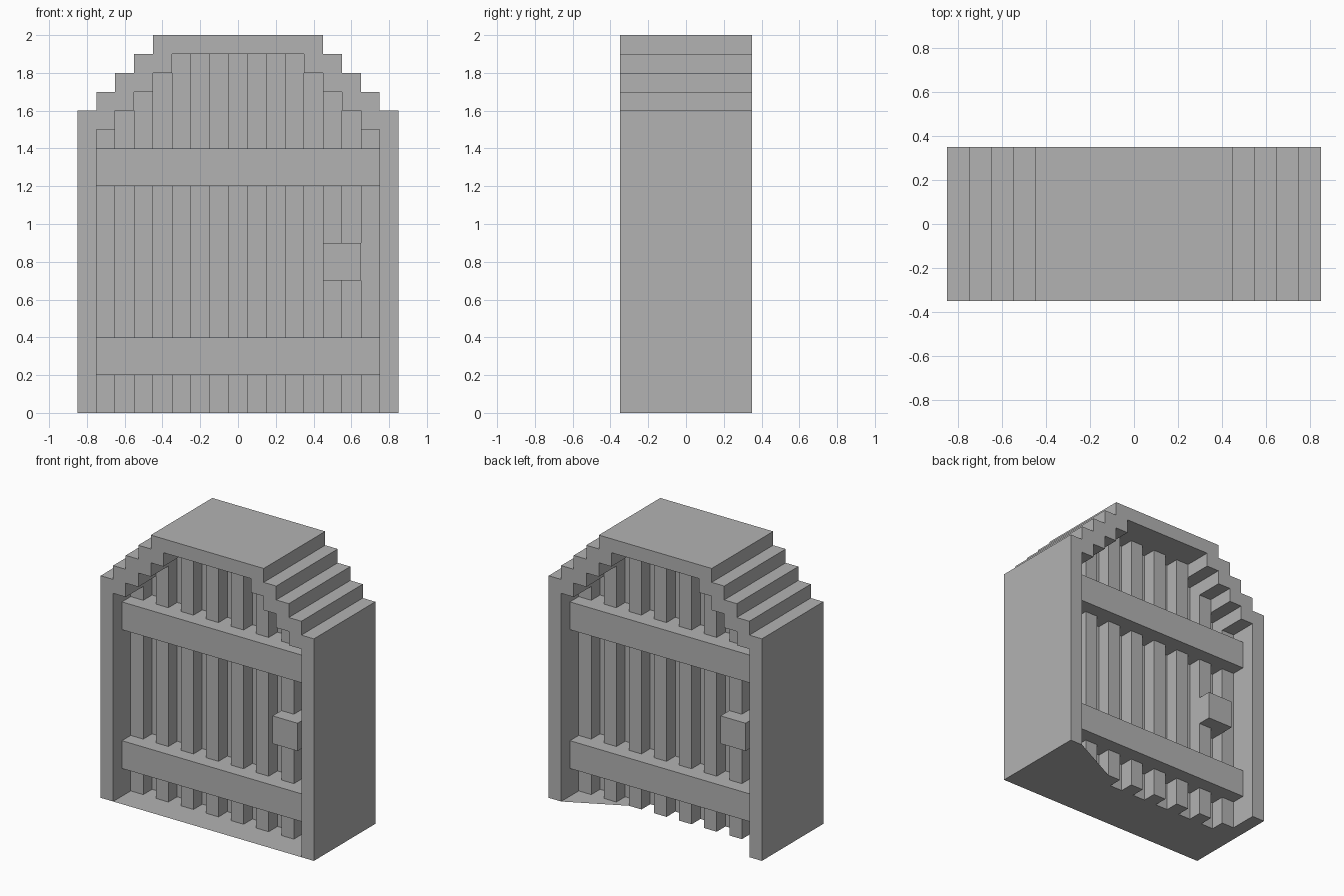
import bpy
import bmesh
from mathutils import Vector

if "Cube" in bpy.data.objects:
    bpy.data.objects.remove(bpy.data.objects["Cube"], do_unlink=True)

STEP = 0.1       # width of one plank and of one stair of the arch
DEPTH = 0.35     # half depth of the frame

grey = bpy.data.materials.new("plain_grey")
grey.use_nodes = True
colour = (0.45, 0.45, 0.45, 1)
grey.diffuse_color = colour
grey.node_tree.nodes["Principled BSDF"].inputs["Base Color"].default_value = colour


def finish(name, bm):
    bmesh.ops.recalc_face_normals(bm, faces=bm.faces)
    mesh = bpy.data.meshes.new(name)
    bm.to_mesh(mesh)
    bm.free()
    mesh.materials.append(grey)
    obj = bpy.data.objects.new(name, mesh)
    bpy.context.collection.objects.link(obj)
    return obj


def prism(name, points, offset=None):
    """A flat polygon, extruded along offset when one is given."""
    bm = bmesh.new()
    face = bm.faces.new([bm.verts.new(p) for p in points])
    if offset:
        result = bmesh.ops.extrude_face_region(bm, geom=[face], use_keep_orig=True)
        moved = [v for v in result["geom"] if isinstance(v, bmesh.types.BMVert)]
        bmesh.ops.translate(bm, verts=moved, vec=Vector(offset))
    return finish(name, bm)


def box(name, x0, x1, y0, y1, z0, z1):
    corners = [(x0, y0, z0), (x1, y0, z0), (x1, y0, z1), (x0, y0, z1)]
    return prism(name, corners, (0, y1 - y0, 0))


def stairs(x, z):
    """Right half of a stepped arch, from the ground up to its flat top."""
    pts = [(x, 0), (x, z)]
    for i in range(4):
        x -= STEP
        pts += [(x, z), (x, z + STEP)]
        z += STEP
    return pts


def full_arch(half):
    return half + [(-x, z) for x, z in reversed(half)]


# Stepped arch frame: outer outline followed by the inner one
outline = full_arch(stairs(0.85, 1.6)) + full_arch(stairs(0.75, 1.5))[::-1]
prism("arch_frame", [(x, -DEPTH, z) for x, z in outline], (0, 2 * DEPTH, 0))

# Vertical planks, alternately thick and thin, rising to the arch
plank_backs = []
for i in range(15):
    x0 = -0.75 + i * STEP
    half = 0.05 if i % 2 else 0.15
    top = min(1.9, 1.5 + STEP * min(i, 14 - i))
    box(f"plank_{i + 1}", x0, x0 + STEP, -half, half, 0, top)
    plank_backs += [(x0, half, 0), (x0 + STEP, half, 0)]

# Thin floor, with a ragged back edge that follows the planks
ragged = [p for p in plank_backs if p[0] < 0.34]
prism("floor", [(0.75, -DEPTH, 0), (-0.75, -DEPTH, 0)] + ragged
      + [(0.35, 0.15, 0), (0.75, DEPTH, 0)])

# Cross bars and handles, repeated on the back by a half turn
for side, turn in (("front", 1), ("back", -1)):
    y0, y1 = sorted((-0.25 * turn, 0))
    for level, z in (("lower", 0.2), ("upper", 1.2)):
        box(f"{side}_{level}_bar", -0.75, 0.75, y0, y1, z, z + 0.2)
    x0, x1 = sorted((0.45 * turn, 0.65 * turn))
    box(f"{side}_handle", x0, x1, y0, y1, 0.7, 0.9)
